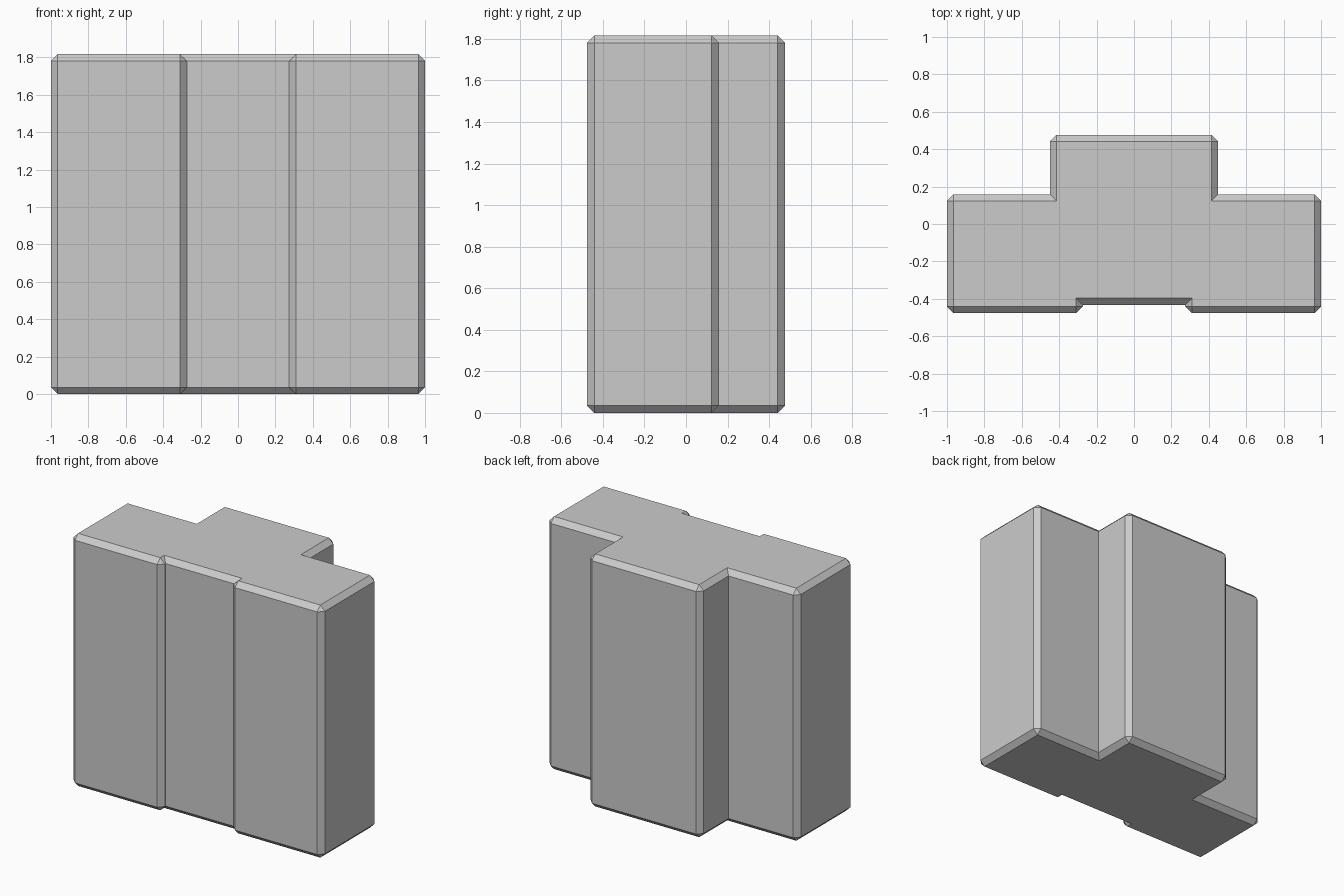
import bpy, bmesh

if "Cube" in bpy.data.objects:
    bpy.data.objects.remove(bpy.data.objects["Cube"])

HEIGHT = 1.817
CHAMFER = 0.036

# Right half of the plan outline, front to back
half = [(0.274, -0.432), (0.274, -0.477), (1.0, -0.477),
        (1.0, 0.159), (0.45, 0.159), (0.45, 0.477)]
outline = half + [(-x, y) for x, y in reversed(half)]

# Extrude the outline into a solid
bm = bmesh.new()
base = bm.faces.new([bm.verts.new((x, y, 0)) for x, y in outline])
top = bmesh.ops.extrude_face_region(bm, geom=[base], use_keep_orig=True)
bmesh.ops.translate(bm, vec=(0, 0, HEIGHT),
                    verts=[v for v in top["geom"] if isinstance(v, bmesh.types.BMVert)])
bmesh.ops.recalc_face_normals(bm, faces=bm.faces[:])
bm.normal_update()

# Chamfer every outward edge, leaving inside corners sharp
convex = [e for e in bm.edges if e.is_convex]
bmesh.ops.bevel(bm, geom=convex, offset=CHAMFER, offset_type='OFFSET',
                segments=1, profile=0.5, affect='EDGES', clamp_overlap=False)
bmesh.ops.recalc_face_normals(bm, faces=bm.faces[:])

mesh = bpy.data.meshes.new("stepped_block")
bm.to_mesh(mesh)
bm.free()
block = bpy.data.objects.new("stepped_block", mesh)
bpy.context.collection.objects.link(block)
